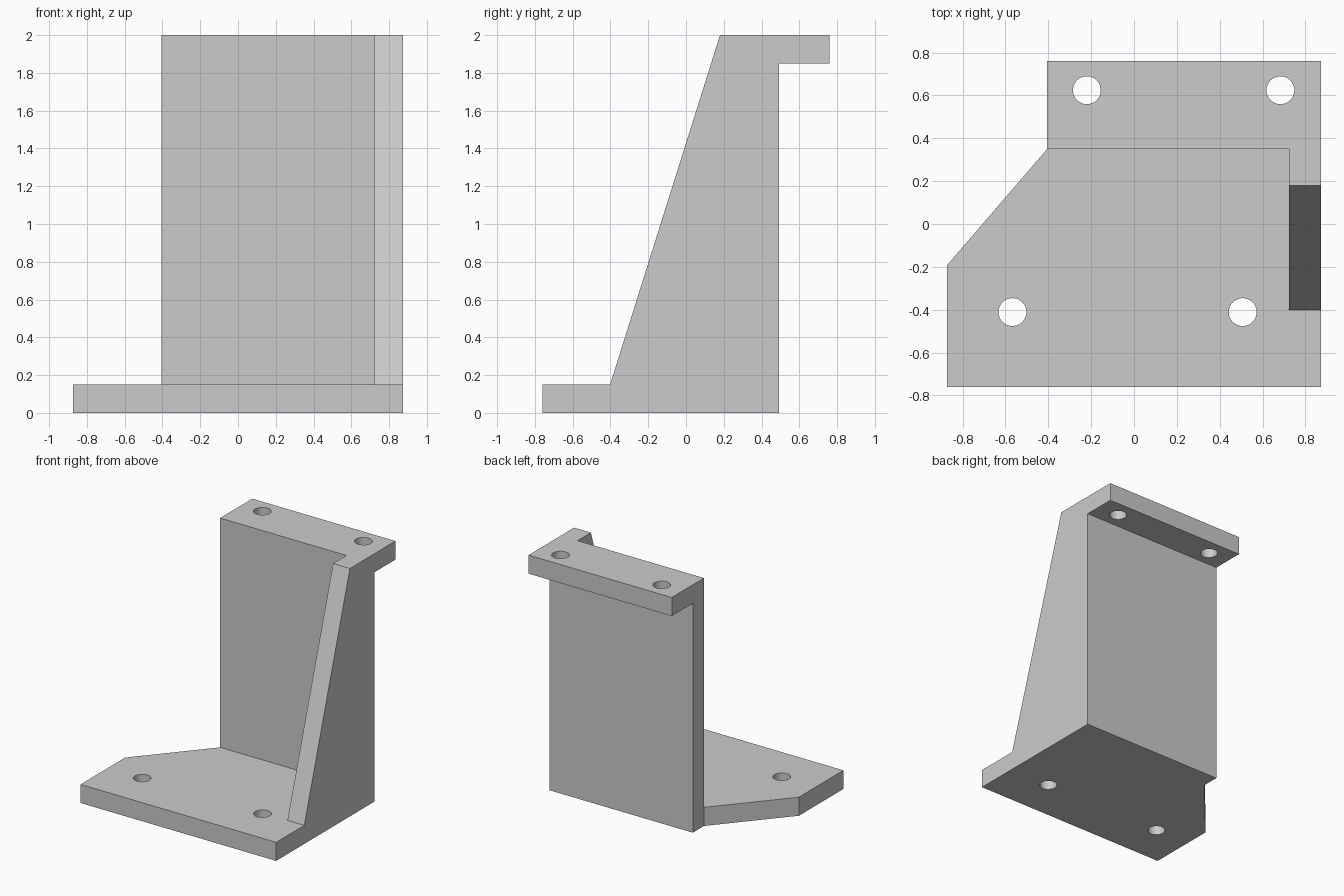
import bpy
import bmesh
import math
from mathutils import Vector

default = bpy.data.objects.get("Cube")
if default:
    bpy.data.objects.remove(default, do_unlink=True)

# Main dimensions
RIGHT, BACK, TOP = 0.873, 0.76, 2.0
WALL_LEFT, WALL_FRONT, WALL_BACK = -0.405, 0.35, 0.492
THICK = 0.15
RIB_INNER, RIB_FOOT, RIB_HEAD = 0.723, -0.402, 0.18
HOLE_RADIUS = 0.065

grey = bpy.data.materials.new("plain grey")
grey.use_nodes = True
color = (0.6, 0.6, 0.6, 1)
grey.diffuse_color = color
grey.node_tree.nodes["Principled BSDF"].inputs["Base Color"].default_value = color


def prism(name, points, offset):
    """Extrude a flat outline along the offset vector."""
    bm = bmesh.new()
    face = bm.faces.new([bm.verts.new(p) for p in points])
    moved = bmesh.ops.extrude_face_region(bm, geom=[face])["geom"]
    verts = [v for v in moved if isinstance(v, bmesh.types.BMVert)]
    bmesh.ops.translate(bm, verts=verts, vec=Vector(offset))
    bmesh.ops.recalc_face_normals(bm, faces=bm.faces)
    mesh = bpy.data.meshes.new(name)
    bm.to_mesh(mesh)
    bm.free()
    mesh.materials.append(grey)
    obj = bpy.data.objects.new(name, mesh)
    bpy.context.collection.objects.link(obj)
    return obj


def combine(target, tool, operation):
    """Apply a boolean and discard the tool."""
    mod = target.modifiers.new(operation, 'BOOLEAN')
    mod.operation, mod.object, mod.solver = operation, tool, 'EXACT'
    bpy.context.view_layer.objects.active = target
    bpy.ops.object.modifier_apply(modifier=mod.name)
    bpy.data.objects.remove(tool, do_unlink=True)


# Base plate with a slanted corner
base = [(-RIGHT, -BACK), (RIGHT, -BACK), (RIGHT, WALL_BACK),
        (WALL_LEFT, WALL_BACK), (WALL_LEFT, WALL_FRONT), (-RIGHT, -0.193)]
bracket = prism("mounting_bracket", [(x, y, 0) for x, y in base], (0, 0, THICK))

# Upright wall with its rear flange
wall = [(WALL_FRONT, 0), (WALL_BACK, 0), (WALL_BACK, TOP - THICK),
        (BACK, TOP - THICK), (BACK, TOP), (WALL_FRONT, TOP)]
combine(bracket, prism("wall", [(WALL_LEFT, y, z) for y, z in wall],
                       (RIGHT - WALL_LEFT, 0, 0)), 'UNION')

# Sloping side rib
rib = [(RIB_FOOT, 0), (WALL_BACK, 0), (WALL_BACK, TOP),
       (RIB_HEAD, TOP), (RIB_FOOT, THICK)]
combine(bracket, prism("rib", [(RIB_INNER, y, z) for y, z in rib],
                       (RIGHT - RIB_INNER, 0, 0)), 'UNION')

# Bolt holes through base and flange
for x, y, z in [(-0.567, -0.411, 0), (0.507, -0.411, 0),
                (-0.22, 0.624, TOP - THICK), (0.683, 0.624, TOP - THICK)]:
    ring = [(x + HOLE_RADIUS * math.cos(a), y + HOLE_RADIUS * math.sin(a), z - 0.1)
            for a in (math.tau * i / 48 for i in range(48))]
    combine(bracket, prism("hole", ring, (0, 0, THICK + 0.2)), 'DIFFERENCE')

# Merge coplanar faces, keep edges crisp
bm = bmesh.new()
bm.from_mesh(bracket.data)
bmesh.ops.remove_doubles(bm, verts=bm.verts, dist=0.0001)
bmesh.ops.dissolve_limit(bm, angle_limit=math.radians(1), verts=bm.verts, edges=bm.edges)
bm.to_mesh(bracket.data)
bm.free()
bpy.ops.object.select_all(action='DESELECT')
bracket.select_set(True)
bpy.context.view_layer.objects.active = bracket
bpy.ops.object.shade_smooth_by_angle(angle=math.radians(30))
